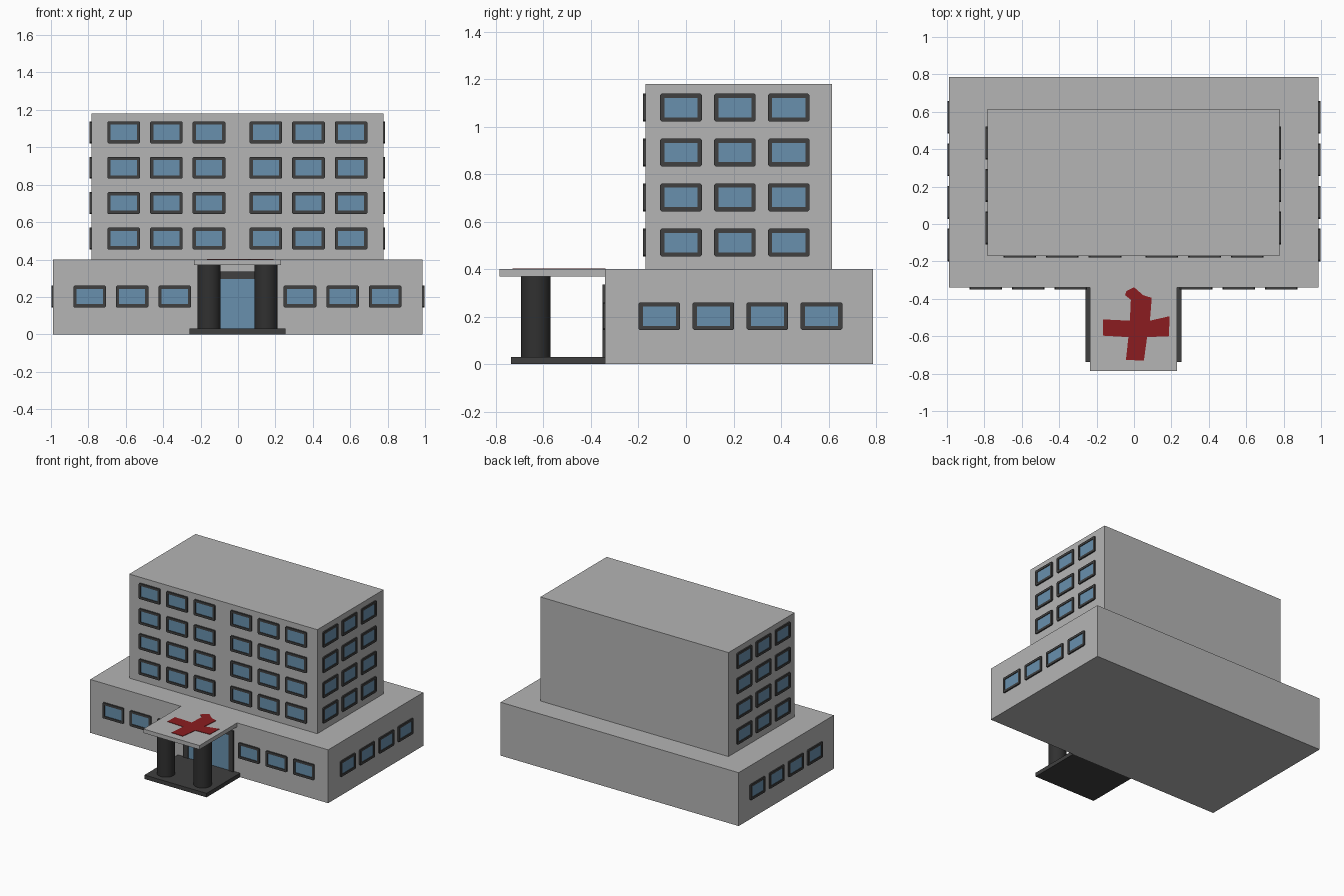
import bpy, bmesh, math
from mathutils import Matrix, Vector

if "Cube" in bpy.data.objects:
    bpy.data.objects.remove(bpy.data.objects["Cube"])


def material(name, rgb):
    m = bpy.data.materials.new(name)
    m.diffuse_color = (*rgb, 1)
    m.use_nodes = True
    m.node_tree.nodes["Principled BSDF"].inputs["Base Color"].default_value = m.diffuse_color
    return m


CONCRETE = material("concrete grey", (0.46, 0.46, 0.46))
DARK = material("dark frame grey", (0.05, 0.05, 0.05))
COLUMN = material("column charcoal", (0.03, 0.03, 0.03))
GLASS = material("window blue", (0.14, 0.28, 0.42))
RED = material("cross red", (0.26, 0.012, 0.014))


def finish(name, bm, *mats):
    bmesh.ops.recalc_face_normals(bm, faces=bm.faces)
    me = bpy.data.meshes.new(name)
    bm.to_mesh(me)
    bm.free()
    for m in mats:
        me.materials.append(m)
    ob = bpy.data.objects.new(name, me)
    bpy.context.collection.objects.link(ob)
    return ob


def box(name, x, y, z, mat):
    bm = bmesh.new()
    size = (x[1] - x[0], y[1] - y[0], z[1] - z[0])
    mid = ((x[0] + x[1]) / 2, (y[0] + y[1]) / 2, (z[0] + z[1]) / 2)
    bmesh.ops.create_cube(bm, size=1, matrix=Matrix.Translation(mid) @ Matrix.Diagonal((*size, 1)))
    return finish(name, bm, mat)


W, H, C, DEPTH = 0.0875, 0.0585, 0.006, 0.01


def add_window(bm, pos, angle):
    # chamfered frame plate facing -y, with an inset, recessed glass face
    pts = [(W - C, -H), (W, -H + C), (W, H - C), (W - C, H),
           (C - W, H), (-W, H - C), (-W, C - H), (C - W, -H)]
    m = Matrix.Translation(pos) @ Matrix.Rotation(angle, 4, 'Z')
    base = bm.faces.new([bm.verts.new(m @ Vector((x, 0, z))) for x, z in pts])
    out = m.to_3x3() @ Vector((0, -DEPTH, 0))
    ext = bmesh.ops.extrude_face_region(bm, geom=[base])
    front = next(g for g in ext['geom'] if isinstance(g, bmesh.types.BMFace))
    bmesh.ops.translate(bm, verts=list(front.verts), vec=out)
    bm.normal_update()
    bmesh.ops.inset_region(bm, faces=[front], thickness=0.019)
    inner = bmesh.ops.extrude_face_region(bm, geom=[front])
    pane = next(g for g in inner['geom'] if isinstance(g, bmesh.types.BMFace))
    bmesh.ops.delete(bm, geom=[front], context='FACES_ONLY')
    bmesh.ops.translate(bm, verts=list(pane.verts), vec=-out * 0.5)
    pane.material_index = 1


def windows(name, places, angle):
    bm = bmesh.new()
    for p in places:
        add_window(bm, p, angle)
    finish(name, bm, DARK, GLASS)


# building blocks
BX, TX = (-0.988, 0.986), (-0.783, 0.777)
box("base_block", BX, (-0.34, 0.787), (0, 0.4), CONCRETE)
box("tower_block", TX, (-0.17, 0.615), (0.4, 1.18), CONCRETE)

# windows on front and both sides
rows = (0.512, 0.702, 0.891, 1.08)
front_low = [s * x - 0.003 for s in (-1, 1) for x in (0.335, 0.563, 0.79)]
front_high = [s * x - 0.003 for s in (-1, 1) for x in (0.152, 0.38, 0.608)]
windows("base_front_windows", [(x, -0.34, 0.202) for x in front_low], 0)
windows("tower_front_windows", [(x, -0.17, z) for x in front_high for z in rows], 0)
for side, i, angle in (("left", 0, -math.pi / 2), ("right", 1, math.pi / 2)):
    windows(f"base_{side}_windows",
            [(BX[i], -0.112 + 0.2275 * k, 0.202) for k in range(4)], angle)
    windows(f"tower_{side}_windows",
            [(TX[i], -0.021 + 0.227 * k, z) for k in range(3) for z in rows], angle)

# entrance porch
box("porch_floor", (-0.26, 0.255), (-0.737, -0.34), (0, 0.03), DARK)
box("porch_canopy", (-0.235, 0.23), (-0.785, -0.34), (0.37, 0.4), CONCRETE)
for side, x in (("left", -0.155), ("right", 0.15)):
    bm = bmesh.new()
    bmesh.ops.create_cone(bm, cap_ends=True, segments=32, radius1=0.062, radius2=0.062,
                          depth=0.34, matrix=Matrix.Translation((x, -0.632, 0.2)))
    for f in bm.faces:
        f.smooth = abs(f.normal.z) < 0.5
    col = finish(f"{side}_column", bm, COLUMN)
    for e in col.data.edges:
        a, b = (col.data.vertices[v].co.z for v in e.vertices)
        e.use_edge_sharp = abs(a - b) < 0.01

# door with frame
box("door_glass", (-0.17, 0.165), (-0.345, -0.34), (0.03, 0.296), GLASS)
box("door_frame_top", (-0.21, 0.205), (-0.351, -0.34), (0.296, 0.335), DARK)
box("door_frame_left", (-0.21, -0.17), (-0.351, -0.34), (0.03, 0.296), DARK)
box("door_frame_right", (0.165, 0.205), (-0.351, -0.34), (0.03, 0.296), DARK)

# hand-painted red cross on the canopy
outline = [(-0.043, -0.727), (0.053, -0.73), (0.07, -0.605), (0.187, -0.6), (0.19, -0.493),
           (0.085, -0.517), (0.095, -0.395), (0.048, -0.38), (0.0, -0.338), (-0.04, -0.358),
           (-0.048, -0.38), (-0.017, -0.405), (-0.022, -0.517), (-0.165, -0.51),
           (-0.167, -0.597), (-0.03, -0.605)]
bm = bmesh.new()
face = bm.faces.new([bm.verts.new((x, y, 0.4)) for x, y in outline])
ext = bmesh.ops.extrude_face_region(bm, geom=[face])
bmesh.ops.translate(bm, vec=(0, 0, 0.003),
                    verts=[g for g in ext['geom'] if isinstance(g, bmesh.types.BMVert)])
finish("red_cross", bm, RED)
